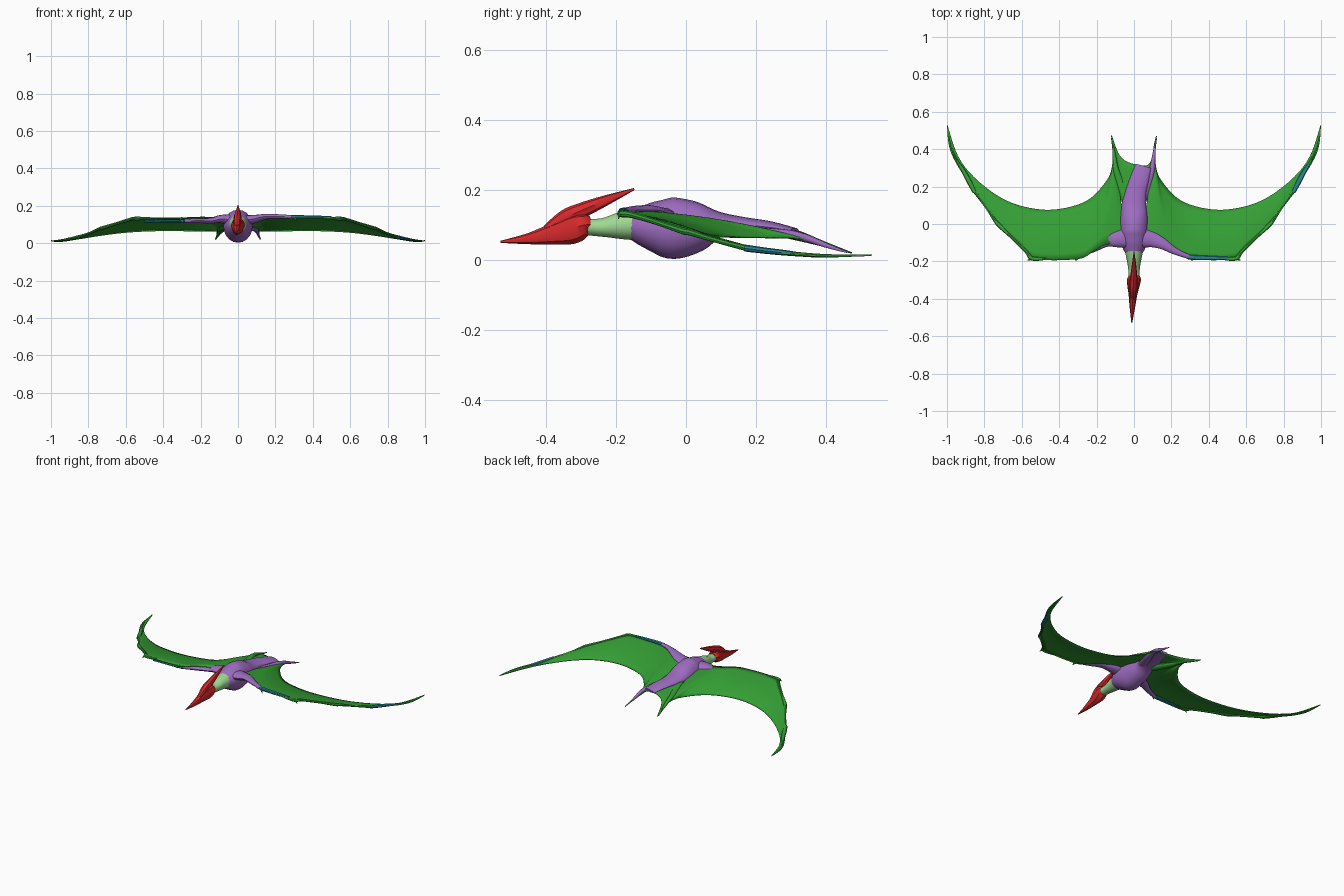
import bpy, bmesh, math
from mathutils import Vector

cube = bpy.data.objects.get("Cube")
if cube:
    bpy.data.objects.remove(cube)


def material(name, rgb):
    m = bpy.data.materials.new(name)
    m.use_nodes = True
    m.diffuse_color = (*rgb, 1)
    m.node_tree.nodes["Principled BSDF"].inputs["Base Color"].default_value = (*rgb, 1)
    return m


RED = material("red", (0.68, 0.022, 0.025))
GREEN = material("green", (0.035, 0.35, 0.035))
PURPLE = material("purple", (0.34, 0.15, 0.53))
PALE = material("pale green", (0.35, 0.69, 0.29))
TEAL = material("teal", (0.02, 0.23, 0.29))


def finish(bm, name, mat, angle=40):
    bmesh.ops.recalc_face_normals(bm, faces=bm.faces)
    mesh = bpy.data.meshes.new(name)
    bm.to_mesh(mesh)
    bm.free()
    mesh.materials.append(mat)
    ob = bpy.data.objects.new(name, mesh)
    bpy.context.collection.objects.link(ob)
    bpy.ops.object.select_all(action="DESELECT")
    ob.select_set(True)
    bpy.context.view_layer.objects.active = ob
    bpy.ops.object.shade_smooth_by_angle(angle=math.radians(angle))
    return ob


def smooth_path(points, steps):
    """Catmull-Rom samples; works on any number of components."""
    pts = [points[0]] + list(points) + [points[-1]]
    out = []
    for a, b, c, d in zip(pts, pts[1:], pts[2:], pts[3:]):
        for i in range(steps):
            t = i / steps
            out.append([0.5 * (2 * q + (r - p) * t + (2 * p - 5 * q + 4 * r - s) * t * t
                               + (3 * q - p - 3 * r + s) * t ** 3)
                        for p, q, r, s in zip(a, b, c, d)])
    return out + [list(points[-1])]


def tube(name, points, mat, sides=12, steps=4):
    """Loft of ellipses: each point is x, y, z, half width, half height."""
    path = smooth_path(points, steps)
    bm = bmesh.new()
    rings = []
    for i, p in enumerate(path):
        a, b = path[max(i - 1, 0)], path[min(i + 1, len(path) - 1)]
        t = (Vector(b[:3]) - Vector(a[:3])).normalized()
        side = t.cross(Vector((0, 0, 1))).normalized()
        up = side.cross(t)
        w, h = max(p[3], 0.001), max(p[4], 0.001)
        rings.append([bm.verts.new(Vector(p[:3]) + side * w * math.cos(k * math.tau / sides)
                                   + up * h * math.sin(k * math.tau / sides))
                      for k in range(sides)])
    for r, q in zip(rings, rings[1:]):
        for k in range(sides):
            n = (k + 1) % sides
            bm.faces.new((r[k], r[n], q[n], q[k]))
    bm.faces.new(rings[0])
    bm.faces.new(rings[-1])
    return finish(bm, name, mat)


def sheet(name, front, back, camber, rows=8, steps=6):
    """Thin membrane stretched between two edges."""
    bm = bmesh.new()
    grid = []
    for f, b in zip(smooth_path(front, steps), smooth_path(back, steps)):
        f, b = Vector(f), Vector(b)
        lift = camber * min(1, (f - b).length * 3)
        grid.append([bm.verts.new(f.lerp(b, j / rows)
                     + Vector((0, 0, lift * math.sin(math.pi * j / rows))))
                     for j in range(rows + 1)])
    for c, d in zip(grid, grid[1:]):
        for j in range(rows):
            bm.faces.new((c[j], d[j], d[j + 1], c[j + 1]))
    bmesh.ops.remove_doubles(bm, verts=bm.verts, dist=0.0002)
    ob = finish(bm, name, GREEN, 60)
    mod = ob.modifiers.new("thickness", "SOLIDIFY")
    mod.thickness = 0.005
    mod.offset = 0
    return ob


# Torso, neck and head
tube("torso", [(0, -.165, .105, .04, .038), (0, -.13, .1, .06, .056), (0, -.09, .096, .072, .073),
               (0, -.035, .091, .078, .088), (0, .04, .096, .075, .07), (0, .1, .102, .066, .035),
               (.01, .17, .1, .055, .022), (.03, .24, .095, .05, .016), (.05, .31, .084, .042, .008)],
     PURPLE, 20)
tube("neck", [(0, -.29, .095, .028, .024), (0, -.24, .093, .031, .027), (0, -.19, .098, .039, .039),
              (0, -.14, .102, .05, .047)], PALE, 14)
tube("head", [(-.012, -.53, .052, .002, .003), (-.009, -.45, .061, .014, .016),
              (-.006, -.38, .075, .023, .031), (-.003, -.33, .087, .033, .042),
              (0, -.295, .099, .037, .037), (0, -.272, .102, .026, .022)], RED, 8)
tube("crest", [(-.006, -.4, .088, .012, .012), (-.004, -.345, .12, .021, .024),
               (-.002, -.295, .143, .02, .022), (0, -.23, .17, .013, .015),
               (0, -.148, .203, .002, .003)], RED, 8)

for s, label in ((1, "left"), (-1, "right")):
    # On the right the limb bones lie just below the membrane
    is_left = s > 0
    drop = 0.004 if is_left else -0.018
    tuck = 0 if is_left else 0.012

    def limb(points):
        return [(s * x, y + (tuck if x > .14 else 0), z + (drop if x > .14 else 0), w, h)
                for x, y, z, w, h in points]

    def flip(points):
        return [(s * p[0], *p[1:]) for p in points]

    # Wing membrane from the leg line out to the tip
    sheet(label + "_wing_membrane",
          flip([(.04, -.09, .13), (.09, -.1, .136), (.16, -.115, .139), (.22, -.148, .139),
                (.3, -.187, .136), (.53, -.187, .134), (.6, -.12, .12), (.73, 0, .081),
                (.872, .2, .03), (.978, .38, .012), (1, .53, .014)]),
          flip([(.12, .47, .02), (.107, .41, .042), (.112, .33, .06), (.14, .24, .064),
                (.25, .125, .066), (.42, .077, .067), (.58, .09, .06), (.72, .145, .044),
                (.855, .25, .023), (.942, .365, .01), (.998, .53, .014)]), .012)

    # Arm and hand
    tube(label + "_arm", limb([(.02, -.075, .122, .055, .03), (.09, -.082, .13, .043, .022),
                               (.15, -.105, .138, .03, .015), (.22, -.146, .139, .018, .012),
                               (.305, -.18, .136, .011, .009)]), PURPLE)
    tube(label + "_hand", limb([(.285, -.176, .137, .012, .009), (.34, -.18, .137, .013, .009),
                                (.42, -.182, .136, .011, .008), (.5, -.183, .134, .008, .007)]),
         TEAL, 8)

    # Long wing finger in segments with knuckles
    tube(label + "_wing_finger", flip([(.47, -.185, .133, .007, .007), (.545, -.184, .132, .012, .01),
                                       (.575, -.15, .128, .009, .009), (.65, -.075, .105, .008, .008),
                                       (.72, -.008, .083, .012, .01), (.74, .015, .078, .01, .009),
                                       (.79, .09, .055, .007, .007), (.86, .185, .031, .01, .009)]),
         GREEN, 8)
    tube(label + "_finger_joint", flip([(.852, .17, .034, .011, .01), (.88, .225, .027, .014, .009),
                                        (.91, .28, .021, .012, .008), (.938, .325, .016, .007, .006)]),
         TEAL if is_left else GREEN, 8)
    tube(label + "_finger_tip", flip([(.93, .31, .018, .007, .006), (.975, .4, .012, .005, .005),
                                      (.999, .53, .014, .001, .001)]), GREEN, 8)

    # Small claws at wrist and knuckle
    for x, dx in ((.3, .015), (.545, .025)):
        tube(label + "_claw", flip([(x, -.18, .135, .007, .007), (x + dx / 2, -.19, .13, .005, .005),
                                    (x + dx, -.193, .118, .001, .001)]), GREEN, 6, 2)

    # Leg and foot
    tube(label + "_leg", flip([(.035, .12, .092, .03, .018), (.07, .21, .08, .025, .014),
                               (.095, .285, .075, .016, .013), (.103, .34, .064, .011, .011),
                               (.11, .4, .042, .006, .007), (.122, .46, .022, .001, .002)]),
         PURPLE if is_left else GREEN, 10)

# Membrane between the legs
sheet("tail_membrane",
      [(-.06, .1, .1), (-.04, .1, .105), (-.01, .1, .105), (.02, .1, .105), (.04, .1, .105), (.06, .1, .1)],
      [(-.12, .475, .02), (-.085, .38, .058), (-.04, .335, .077), (.03, .315, .082),
       (.085, .325, .07), (.115, .43, .03)], .004)
